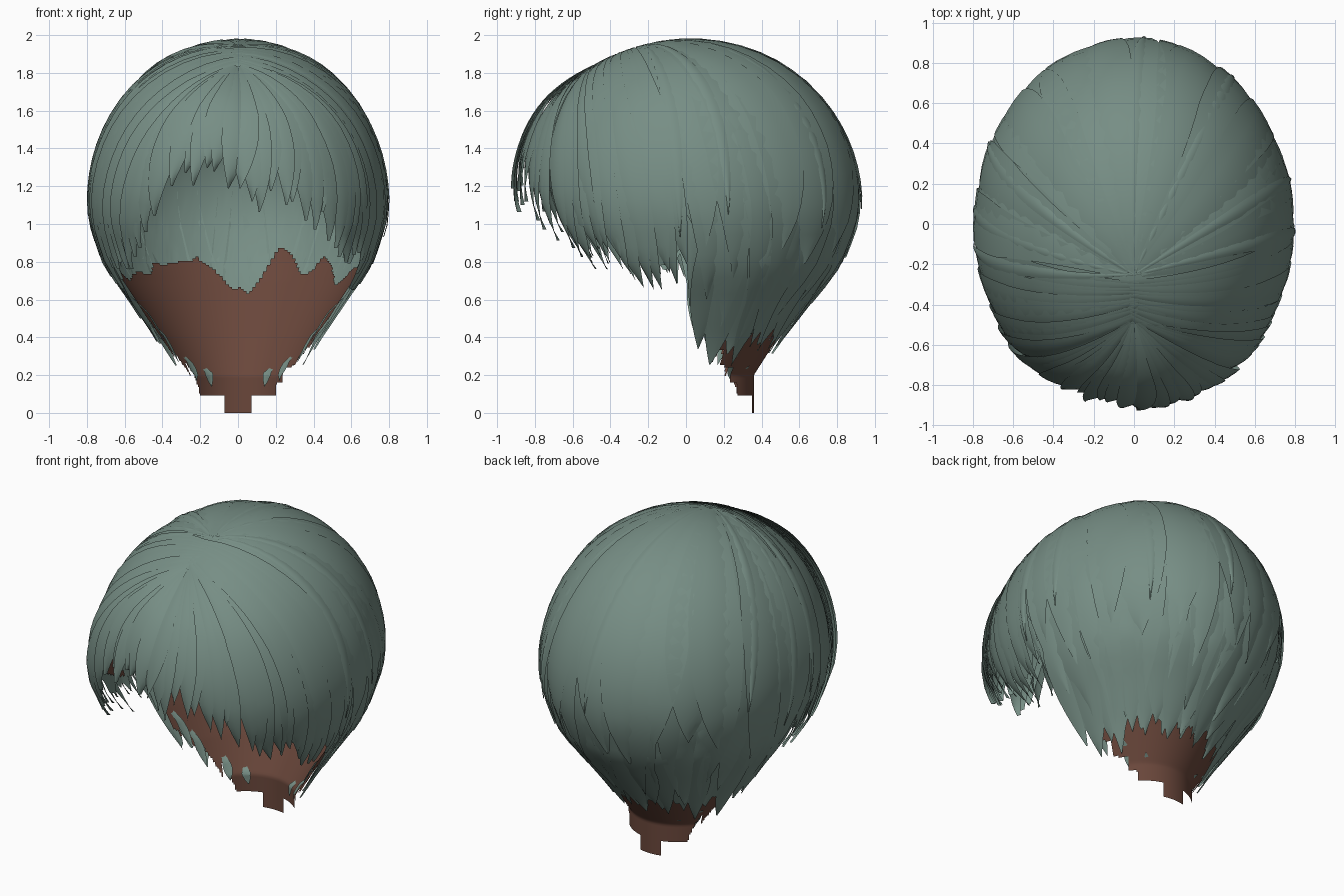
import bpy, bmesh, math, random
from mathutils import Vector

random.seed(11)
if "Cube" in bpy.data.objects:
    bpy.data.objects.remove(bpy.data.objects["Cube"])

A, B, C, MID = 0.775, 0.9, 0.85, 1.12        # head radii and widest height
DROP = 1.23                                  # height covered per unit below the middle
TAPER = [(0, .42), (.2, .42), (.4, .57), (.6, .74), (.7, .83), (.8, .905), (1, .985), (MID, 1)]


def material(name, color):
    m = bpy.data.materials.new(name)
    m.use_nodes = True
    m.diffuse_color = color
    bsdf = m.node_tree.nodes["Principled BSDF"]
    bsdf.inputs["Base Color"].default_value = color
    bsdf.inputs["Roughness"].default_value = 0.7
    return m


HAIR = material("grey_green_hair", (.183, .27, .234, 1))
SCALP = material("brown_scalp", (.142, .062, .043, 1))


def lerp_table(table, x):
    for (x0, y0), (x1, y1) in zip(table, table[1:]):
        if x <= x1:
            return y0 + (y1 - y0) * max(0, (x - x0) / (x1 - x0))
    return table[-1][1]


def reach(z):
    """Distance from the crown, 1 at the widest height."""
    return 1 + (MID - z) / DROP if z < MID else math.acos(min(1, (z - MID) / C)) * 2 / math.pi


def polar(phi, s):
    """Flat map of the head; phi in degrees from the front."""
    a = math.radians(phi)
    return Vector((math.sin(a) * s, -math.cos(a) * s))


def on_head(uv, lift=0):
    s = max(uv.length, 1e-5)
    d = uv / s
    if s < 1:
        r, z = math.sin(s * math.pi / 2), MID + C * (1 + lift) * math.cos(s * math.pi / 2)
    else:
        z = MID - (s - 1) * DROP
        r = lerp_table(TAPER, z)
    return Vector((A * d.x * r * (1 + lift), B * d.y * r * (1 + lift), z))


def project(p, lift):
    """Snap a nearby point to the head surface, raised by lift."""
    q = Vector((p.x / A, p.y / B, (p.z - MID) / C))
    if q.z > 0:
        q = q.normalized() * (1 + lift)
    else:
        flat = Vector((q.x, q.y)).normalized() * lerp_table(TAPER, p.z) * (1 + lift)
        q = Vector((flat.x, flat.y, q.z))
    return Vector((q.x * A, q.y * B, MID + q.z * C))


def finish(bm, name, mat):
    mesh = bpy.data.meshes.new(name)
    bm.to_mesh(mesh)
    bm.free()
    mesh.materials.append(mat)
    for f in mesh.polygons:
        f.use_smooth = True
    ob = bpy.data.objects.new(name, mesh)
    bpy.context.collection.objects.link(ob)


def add_grid(bm, rows, keep=None):
    vs = [[bm.verts.new(p) for p in row] for row in rows]
    for i in range(len(vs) - 1):
        for j in range(len(vs[0]) - 1):
            if keep is None or keep(i, j):
                bm.faces.new((vs[i][j], vs[i][j + 1], vs[i + 1][j + 1], vs[i + 1][j]))


def add_strand(bm, root, tip, width, lift, bow=0, flick=0, tilt=0, puff=0):
    """Curved lock, narrow at the root and pointed at the tip, tilted like a shingle."""
    side = Vector((-(tip - root).y, (tip - root).x))
    ctrl = root * .4 + tip * .6 + side * bow
    steps = 18
    path = []
    for i in range(steps + 1):
        t = i / steps
        path.append(on_head(root * (1 - t) ** 2 + ctrl * 2 * t * (1 - t) + tip * t * t))
    rows = []
    for i, p in enumerate(path):
        t = i / steps
        tangent = path[min(i + 1, steps)] - path[max(i - 1, 0)]
        normal = Vector((p.x / A ** 2, p.y / B ** 2, (p.z - MID) / C ** 2))
        across = normal.cross(tangent).normalized()
        w = width * min(1, .12 + 1.9 * t)
        if t > .6:
            w *= 1 - ((t - .6) / .4) ** 1.5
        w = max(w, .0015)
        ease = min(1, .25 + 2 * t)
        up = lift * ease + flick * t ** 4 + puff * math.sin(math.pi * t)
        rows.append([project(p + across * w * k, up + (tilt * k - .006 * k * k) * ease)
                     for k in (1, .5, 0, -.5, -1)])
    add_grid(bm, rows)


def spread(lo, hi, n, jitter=.3):
    step = (hi - lo) / (n - 1)
    return [lo + step * (i + random.uniform(-jitter, jitter)) for i in range(n)]


# Under layer of hair with a ragged hem, open at the face
HEM = [(0, 1.44), (25, 1.42), (40, 1.2), (60, .86), (75, .73), (90, .8),
       (91.5, .5), (98, .4), (115, .36), (180, .34)]
bm = bmesh.new()
columns = []
for k in range(241):
    phi = -180 + 1.5 * k
    tooth = .09 * abs((k % 10) / 5 - 1) + .02 * math.sin(k * 1.7)
    end = reach(lerp_table(HEM, abs(phi)) + tooth)
    columns.append([on_head(polar(phi, end * max(i, .02) / 26)) for i in range(27)])
add_grid(bm, columns)
bmesh.ops.remove_doubles(bm, verts=bm.verts, dist=.0005)
bmesh.ops.recalc_face_normals(bm, faces=bm.faces)
finish(bm, "hair_under_layer", HAIR)

# Scalp band inside, ragged above and stepping down to the nape
SCALP_TOP = [(58, 1.08), (68, 1.04), (80, .85), (100, .76), (120, .71), (131, .75),
             (138, .82), (144, .76), (150, .77), (161, .86), (170, .72), (175, .65), (180, .65)]
SCALP_LOW = [(58, 1), (75, .87), (94, .84), (95, .5), (103, .36), (118, .25), (128, .18),
             (138, .12), (140, .09), (166, .09), (167, 0), (180, 0)]
PHIS = [-180 + 1.5 * k for k in range(241)]
ZS = [1.15 - .0115 * i for i in range(101)]


def scalp_keep(i, j):
    phi = abs(PHIS[i] + .75)
    z = (ZS[j] + ZS[j + 1]) / 2
    low = lerp_table(SCALP_LOW, phi)
    if 96 < phi < 140:
        low += .08 * (i % 9) / 9
    wave = .03 * math.sin(i * .37)
    return phi > 58 and low < z < lerp_table(SCALP_TOP, phi) + wave


bm = bmesh.new()
add_grid(bm, [[on_head(polar(p, reach(z)), -.05) for z in ZS] for p in PHIS], scalp_keep)
bmesh.ops.delete(bm, geom=[v for v in bm.verts if not v.link_faces], context='VERTS')
bmesh.ops.remove_doubles(bm, verts=bm.verts, dist=.0005)
bmesh.ops.recalc_face_normals(bm, faces=bm.faces)
finish(bm, "scalp", SCALP)

# Back hair: three layers falling from the crown
CROWN = polar(0, .18)
# name, count, tip height, height range, half width, lift
LAYERS = [("nape_locks", 19, .32, .07, .085, .014),
          ("middle_back_locks", 15, .5, .1, .13, .02),
          ("outer_back_locks", 13, .8, .16, .17, .026)]
for name, count, z, vary, width, lift in LAYERS:
    bm = bmesh.new()
    for phi in spread(98, 262, count):
        tip = polar(phi, reach(z + random.uniform(-vary, vary)))
        root = polar(phi, .95) if name == "nape_locks" else CROWN + polar(phi, .03)
        add_strand(bm, root, tip, width * random.uniform(.8, 1.15),
                   lift + random.uniform(-.002, .002), random.uniform(-.07, .07),
                   tilt=random.choice((-.011, .011)))
    finish(bm, name, HAIR)

# Short wisps tucked against the inside of the nape
bm = bmesh.new()
for sign in (1, -1):
    for phi, top, low in ((103, .62, .38), (111, .5, .27), (133, .32, .17), (152, .25, .14)):
        add_strand(bm, polar(sign * (phi - 6), reach(top)), polar(sign * phi, reach(low)),
                   .03, -.075, sign * .1)
finish(bm, "inner_nape_wisps", HAIR)

# Side hair: locks swept from the parting over each ear
for sign, name in ((1, "left_side_locks"), (-1, "right_side_locks")):
    bm = bmesh.new()
    for phi in spread(54, 90, 11):
        z = .67 + .006 * abs(phi - 78) + random.uniform(-.05, .08)
        root = Vector((-.02 * sign, -.2 - .15 * (93 - phi) / 43))
        add_strand(bm, root, polar(sign * phi, reach(z)), random.uniform(.07, .11),
                   .022 + random.uniform(-.004, .006), -sign * random.uniform(.04, .1),
                   tilt=.012 * sign)
    finish(bm, name, HAIR)

# Fringe: locks fanning from the front of the parting, with a gap on one side
bm = bmesh.new()
for phi in spread(-58, 58, 27):
    z = 1.13 - .36 * (phi / 58) ** 2 + random.uniform(-.06, .07)
    if -32 < phi < -8:
        z += .14
    add_strand(bm, polar(phi, .02) + polar(0, .35), polar(phi, reach(z)),
               random.uniform(.05, .075), .024 + random.uniform(-.004, .006),
               random.uniform(.0, .12), random.uniform(-.03, .005),
               math.copysign(.014, phi), .022)
finish(bm, "fringe_locks", HAIR)

# Loose flyaway locks standing slightly off the surface
bm = bmesh.new()
for phi in (88, 104, 142, 176, -84, -97, -116):
    add_strand(bm, CROWN, polar(phi, reach(random.uniform(.9, 1.1))), .035, .03, .06, .012)
finish(bm, "flyaway_locks", HAIR)
